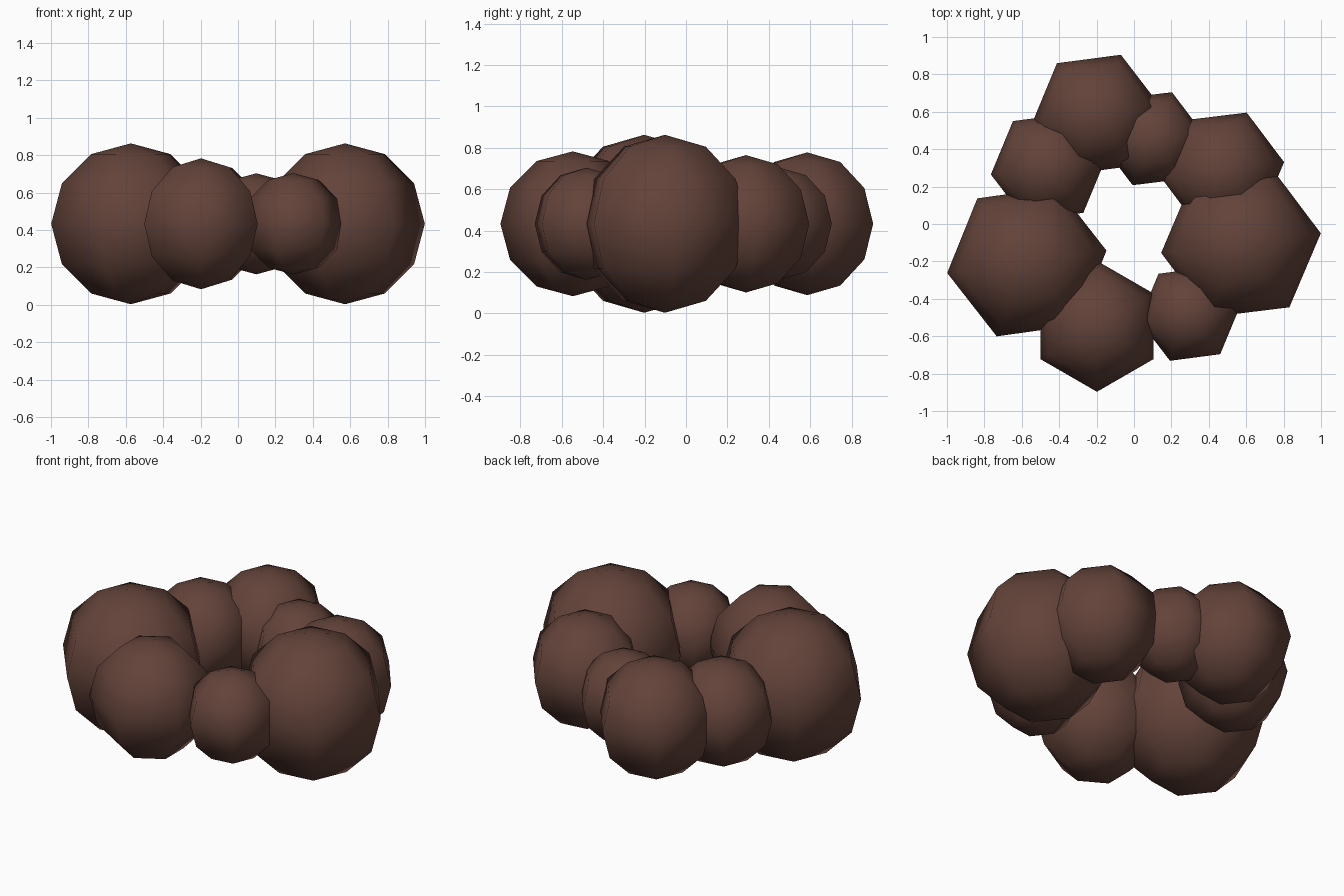
import bpy
import math

if "Cube" in bpy.data.objects:
    bpy.data.objects.remove(bpy.data.objects["Cube"])

brown = bpy.data.materials.new("dark brown")
brown.diffuse_color = (0.125, 0.056, 0.042, 1.0)
brown.use_nodes = True
brown.node_tree.nodes["Principled BSDF"].inputs["Base Color"].default_value = brown.diffuse_color

MID_Z = 0.433  # all balls share one centre height

# Ring of coarse six-sided balls: x, y, radius, direction of a corner in degrees
balls = [
    (0.572, -0.102, 0.43, 7),
    (0.473, 0.29, 0.332, 7),
    (0.098, 0.456, 0.27, 7),
    (-0.202, 0.586, 0.345, 7.5),
    (-0.459, 0.305, 0.309, 7.5),
    (-0.573, -0.202, 0.43, 8),
    (-0.198, -0.547, 0.35, 30),
    (0.296, -0.481, 0.271, 7.5),
]


def add_ball(index, x, y, radius, corner):
    # the primitive has a corner on +y, so turn by corner - 90
    bpy.ops.mesh.primitive_uv_sphere_add(
        segments=6, ring_count=6, radius=radius,
        location=(x, y, MID_Z), rotation=(0, 0, math.radians(corner - 90)))
    ball = bpy.context.object
    ball.name = f"ring_ball_{index}"
    ball.data.materials.append(brown)
    bpy.ops.object.shade_smooth()


for i, spec in enumerate(balls, 1):
    add_ball(i, *spec)
